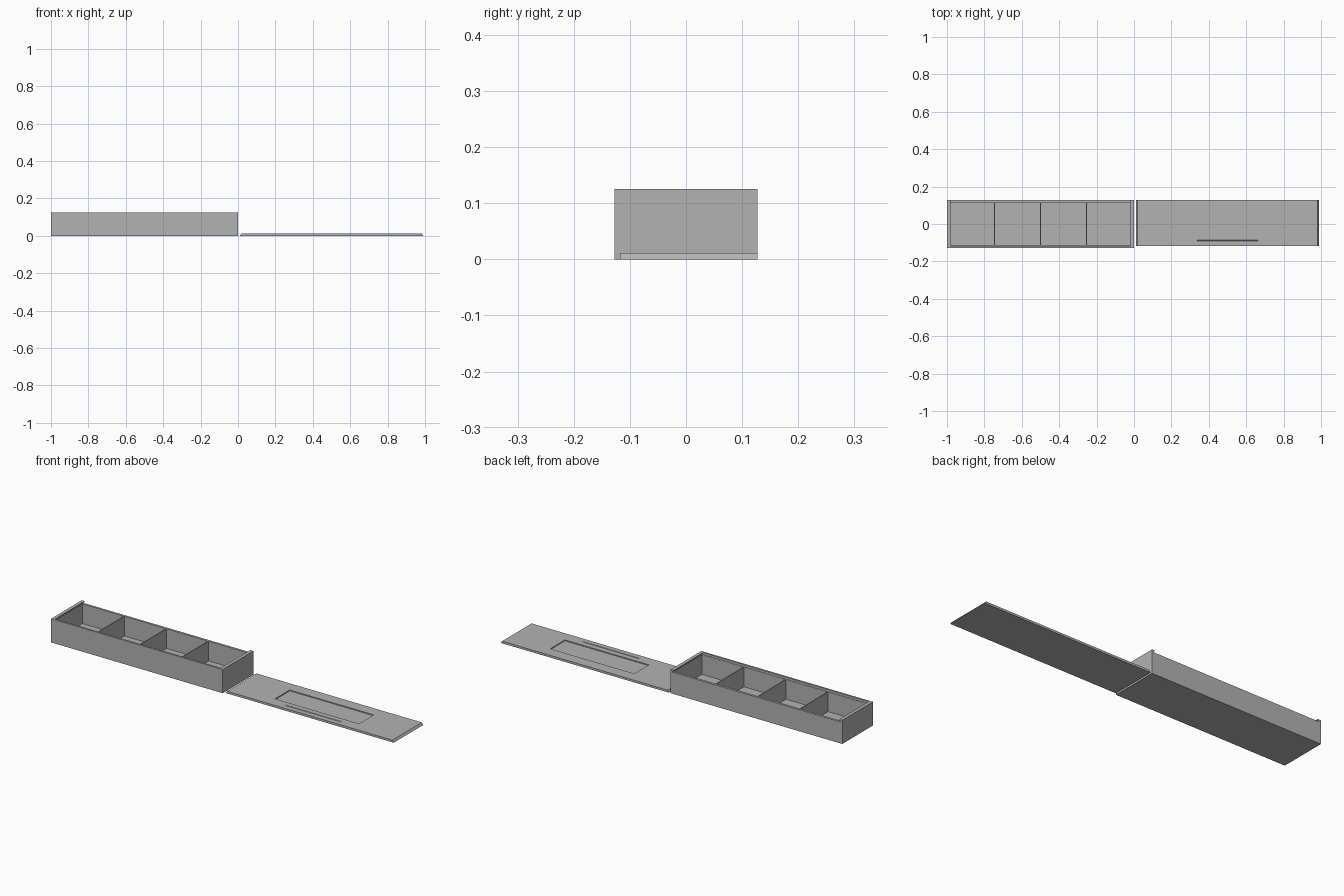
import bpy
import bmesh
from mathutils import Vector

old = bpy.data.objects.get("Cube")
if old:
    bpy.data.objects.remove(old, do_unlink=True)

grey = bpy.data.materials.new("plain_grey")
grey.use_nodes = True
colour = (0.45, 0.45, 0.45, 1)
grey.diffuse_color = colour
grey.node_tree.nodes["Principled BSDF"].inputs["Base Color"].default_value = colour


def prism(name, profile, place, start, end):
    """Extrude a 2D profile between two distances; place maps (u, v, w) to xyz."""
    bm = bmesh.new()
    face = bm.faces.new([bm.verts.new(place(u, v, start)) for u, v in profile])
    moved = bmesh.ops.extrude_face_region(bm, geom=[face])["geom"]
    shift = Vector(place(0, 0, end)) - Vector(place(0, 0, start))
    bmesh.ops.translate(bm, vec=shift,
                        verts=[g for g in moved if isinstance(g, bmesh.types.BMVert)])
    bmesh.ops.recalc_face_normals(bm, faces=bm.faces)
    mesh = bpy.data.meshes.new(name)
    bm.to_mesh(mesh)
    bm.free()
    mesh.materials.append(grey)
    obj = bpy.data.objects.new(name, mesh)
    bpy.context.collection.objects.link(obj)
    return obj


def along_y(u, v, w):
    return (u, w, v)


def along_x(u, v, w):
    return (w, u, v)


def block(name, x0, x1, y0, y1, z0, z1):
    return prism(name, [(x0, z0), (x1, z0), (x1, z1), (x0, z1)], along_y, y0, y1)


def cut(target, cutter):
    """Subtract the cutter, apply, and discard it."""
    cutter.hide_render = True
    mod = target.modifiers.new("cut", "BOOLEAN")
    mod.operation = "DIFFERENCE"
    mod.solver = "EXACT"
    mod.object = cutter
    bpy.context.view_layer.objects.active = target
    bpy.ops.object.modifier_apply(modifier=mod.name)
    bpy.data.objects.remove(cutter, do_unlink=True)


HALF_DEPTH = 0.1275
HEIGHT = 0.125
LID = 0.0115
WALL = 0.01
LIP = 0.008
SHELF = HEIGHT - LID


def dovetail(x0, x1, z, height, lip):
    return [(x0, z), (x1, z), (x1 - lip, z + height), (x0 + lip, z + height)]


# Box with a dovetail channel open at the back
box = block("compartment_box", -1, 0, -HALF_DEPTH, HALF_DEPTH, 0, HEIGHT)
cut(box, prism("channel_cutter", dovetail(-1 + WALL, -WALL, SHELF, LID * 1.2, LIP * 1.2),
               along_y, -HALF_DEPTH + WALL, HALF_DEPTH + 0.05))

# Four compartments separated by thin dividers
inset, divider = 0.012, 0.005
room = (1 - 2 * inset - 3 * divider) / 4
for i in range(4):
    x = -1 + inset + i * (room + divider)
    cut(box, block("compartment_cutter", x, x + room, -HALF_DEPTH + inset,
                   HALF_DEPTH - inset, WALL, SHELF + 0.001))

# Sliding lid with slanted ends
front = -HALF_DEPTH + WALL
lid = prism("sliding_lid", dovetail(WALL, 1 - WALL, 0, LID, LIP), along_y, front, HALF_DEPTH)

# Shallow recess, half the lid's size
cut(lid, block("recess_cutter", 0.255, 0.745, -0.056, 0.066, LID - 0.005, LID + 0.01))

# Narrow finger groove near the front edge
cut(lid, prism("groove_cutter", [(-0.0875, LID - 0.006), (-0.083, LID + 0.003),
                                 (-0.092, LID + 0.003)], along_x, 0.337, 0.663))
